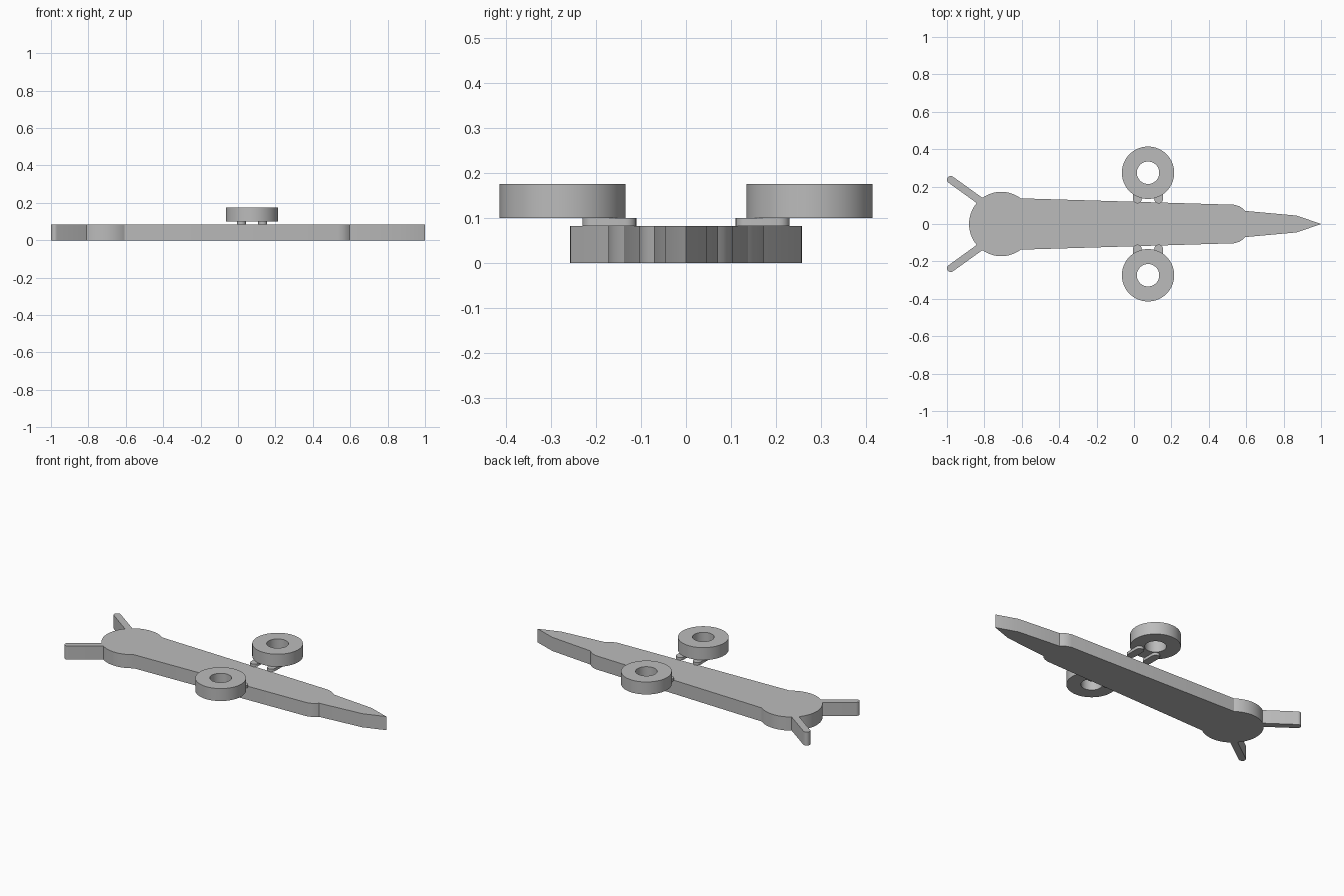
import bpy, bmesh
from math import sin, cos, radians, pi, atan2
from mathutils import Vector

cube = bpy.data.objects.get("Cube")
if cube:
    bpy.data.objects.remove(cube, do_unlink=True)

GREY = (0.5, 0.5, 0.5, 1.0)
mat = bpy.data.materials.new("plain grey")
mat.use_nodes = True
mat.diffuse_color = GREY
mat.node_tree.nodes["Principled BSDF"].inputs["Base Color"].default_value = GREY


def finish(name, bm):
    bmesh.ops.recalc_face_normals(bm, faces=bm.faces[:])
    mesh = bpy.data.meshes.new(name)
    bm.to_mesh(mesh)
    bm.free()
    mesh.materials.append(mat)
    obj = bpy.data.objects.new(name, mesh)
    bpy.context.collection.objects.link(obj)
    bpy.ops.object.select_all(action='DESELECT')
    obj.select_set(True)
    bpy.context.view_layer.objects.active = obj
    bpy.ops.object.shade_smooth_by_angle(angle=radians(25))
    return obj


def prism(name, outline, bottom, top):
    bm = bmesh.new()
    face = bm.faces.new([bm.verts.new((x, y, bottom)) for x, y in outline])
    side = bmesh.ops.extrude_face_region(bm, geom=[face])["geom"]
    verts = [v for v in side if isinstance(v, bmesh.types.BMVert)]
    bmesh.ops.translate(bm, verts=verts, vec=(0, 0, top - bottom))
    return finish(name, bm)


def arc(cx, cy, r, start, end, steps):
    angles = [radians(start + (end - start) * i / steps) for i in range(steps + 1)]
    return [(cx + r * cos(a), cy + r * sin(a)) for a in angles]


def capsule(a, b, r, steps=10):
    d = Vector(b) - Vector(a)
    t = atan2(d.y, d.x) * 180 / pi
    return arc(*a, r, t + 90, t + 270, steps) + arc(*b, r, t - 90, t + 90, steps)


# Body: nose, shoulders, round tail and angled tail fins in one mirrored outline
half = [(0.87, 0.045), (0.595, 0.07), (0.582, 0.083), (0.563, 0.095), (0.535, 0.103),
        (-0.6, 0.137)]
half += arc(-0.71, 0, 0.172, 53, 125.7, 16)
half += arc(-0.98, 0.237, 0.02, 54, 234, 10)
half += arc(-0.71, 0, 0.172, 139.5, 177, 8)
outline = [(1, 0)] + half + [(-0.882, 0)] + [(x, -y) for x, y in reversed(half)]
prism("body", outline, 0, 0.083)


# Ring pods carried on pairs of short struts
def ring(name, x, y, inner, outer, bottom, top):
    bm = bmesh.new()
    corners = [(inner, bottom), (outer, bottom), (outer, top), (inner, top)]
    vs = [bm.verts.new((x + r, y, z)) for r, z in corners]
    edges = [bm.edges.new((vs[i], vs[i - 1])) for i in range(4)]
    bmesh.ops.spin(bm, geom=vs + edges, cent=(x, y, 0), axis=(0, 0, 1),
                   angle=2 * pi, steps=64)
    bmesh.ops.remove_doubles(bm, verts=bm.verts[:], dist=0.0005)
    return finish(name, bm)


for side, s in (("left", 1), ("right", -1)):
    ring(side + "_ring", 0.075, s * 0.274, 0.06, 0.14, 0.1, 0.176)
    for end, x in (("front", 0.132), ("rear", 0.018)):
        prism(f"{side}_{end}_strut", capsule((x, s * 0.134), (x, s * 0.206), 0.024),
              0.083, 0.1)
